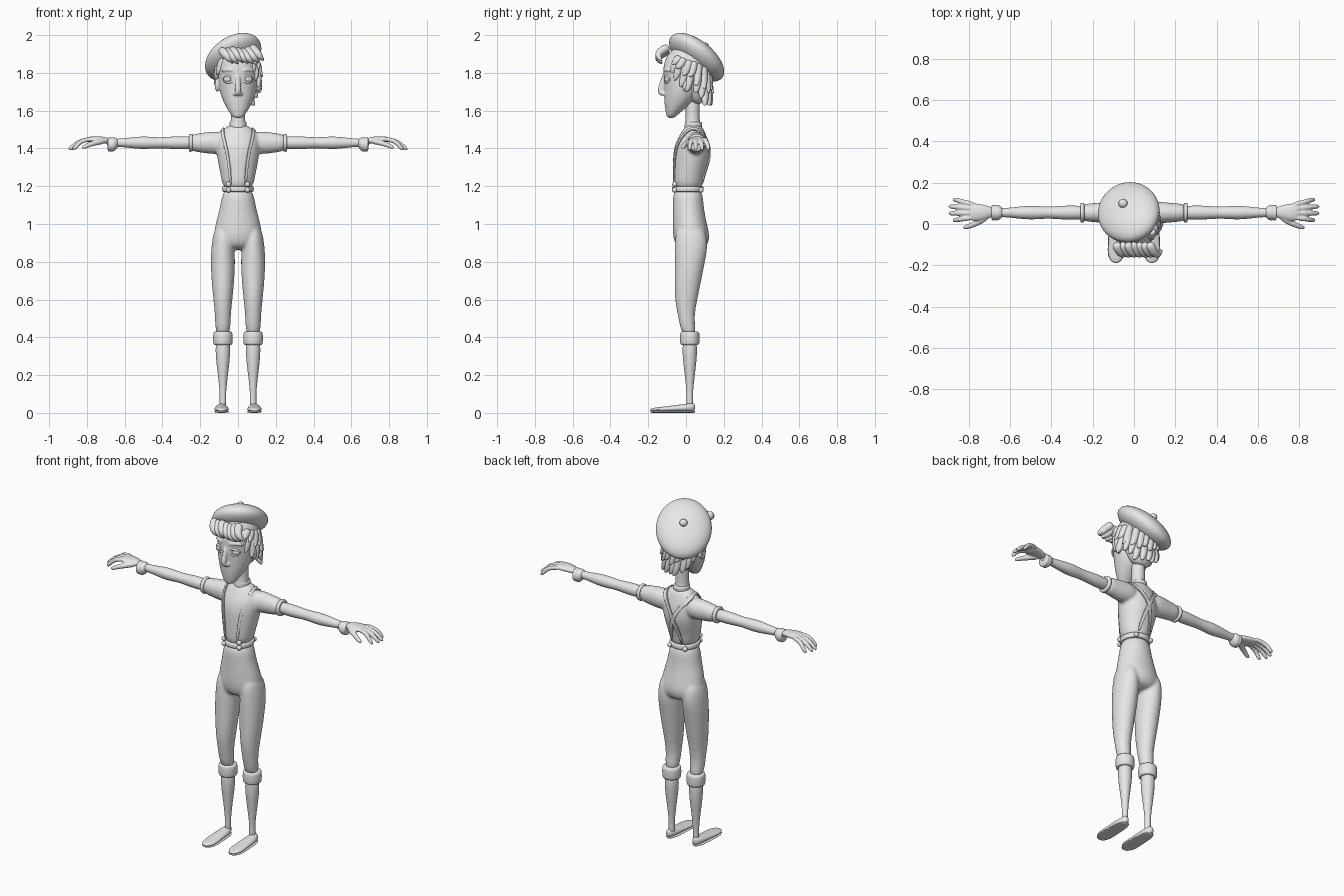
import bpy, bmesh, random
from math import sin, cos, pi, radians
from mathutils import Vector, Matrix

cube = bpy.data.objects.get("Cube")
if cube:
    bpy.data.objects.remove(cube, do_unlink=True)
random.seed(4)
SIDES = ((1, "left_"), (-1, "right_"))

grey = bpy.data.materials.new("light_grey")
grey.use_nodes = True
grey.diffuse_color = (0.8, 0.8, 0.8, 1)
grey.node_tree.nodes["Principled BSDF"].inputs["Base Color"].default_value = grey.diffuse_color


def circle(sides):
    """Unit circle as pairs of cosine and sine."""
    return [(cos(2 * pi * k / sides), sin(2 * pi * k / sides)) for k in range(sides)]


def skin_rings(bm, rings):
    """Bridge equal rings of points into a capped tube."""
    loops = [[bm.verts.new(point) for point in ring] for ring in rings]
    count = len(loops[0])
    for low, high in zip(loops, loops[1:]):
        for k in range(count):
            after = (k + 1) % count
            bm.faces.new((low[k], low[after], high[after], high[k]))
    bm.faces.new(loops[0][::-1])
    bm.faces.new(loops[-1])


def loft(bm, axis, centre, rings, s=1, sides=14):
    """Ellipses along an axis: (position, width, depth = width, shift = 0)."""
    place = {"x": lambda t, a, b: (s * t, a, b),
             "y": lambda t, a, b: (s * a, t, b),
             "z": lambda t, a, b: (s * a, b, t)}[axis]
    grow = 3 / (2 + cos(2 * pi / sides))
    loops = []
    for t, width, *rest in rings:
        depth = rest[0] if rest else width
        shift = rest[1] if len(rest) > 1 else 0
        loops.append([place(t, centre[0] + width * grow * c, centre[1] + shift + depth * grow * d)
                      for c, d in circle(sides)])
    skin_rings(bm, loops)


def tube(bm, points, s=1, sides=8):
    """Tapered round tube through points (x, y, z, radius)."""
    path = [Vector((s * x, y, z)) for x, y, z, radius in points]
    steep = abs((path[-1] - path[0]).normalized().z) > 0.7
    reference = Vector((0, 1, 0)) if steep else Vector((0, 0, 1))
    rings = []
    for i, point in enumerate(path):
        along = path[min(i + 1, len(path) - 1)] - path[max(i - 1, 0)]
        u = along.cross(reference).normalized()
        v = along.cross(u).normalized()
        rings.append([point + points[i][3] * 1.1 * (u * c + v * d) for c, d in circle(sides)])
    skin_rings(bm, rings)


def blob(bm, centre, size):
    matrix = Matrix.Translation(centre) @ Matrix.Diagonal((*size, 1))
    bmesh.ops.create_uvsphere(bm, u_segments=20, v_segments=12, radius=1, matrix=matrix)


def finish(name, bm, sub=2, voxel=0):
    """Turn the bmesh into a smooth object; a voxel size fuses its pieces."""
    bmesh.ops.recalc_face_normals(bm, faces=bm.faces)
    mesh = bpy.data.meshes.new(name)
    bm.to_mesh(mesh)
    bm.free()
    mesh.polygons.foreach_set("use_smooth", [True] * len(mesh.polygons))
    mesh.materials.append(grey)
    ob = bpy.data.objects.new(name, mesh)
    bpy.context.scene.collection.objects.link(ob)
    if sub:
        rounding = ob.modifiers.new("round", "SUBSURF")
        rounding.levels = rounding.render_levels = sub
    if voxel:
        fuse = ob.modifiers.new("fuse", "REMESH")
        fuse.mode, fuse.voxel_size, fuse.use_smooth_shade = "VOXEL", voxel, True
        ob.modifiers.new("relax", "SMOOTH").iterations = 5
    return ob


def part(name, axis, centre, rings, s=1):
    bm = bmesh.new()
    loft(bm, axis, centre, rings, s)
    finish(name, bm)


def band(name, axis, centre, start, end, radius, s=1):
    """Rounded ring around a limb or the body."""
    inner = radius - .01
    part(name, axis, centre, [(start, inner), (start, radius), (end, radius), (end, inner)], s)


leg = (.08, .02)
arm = (.055, 1.43)

# Trousers: hips and both legs fused together
bm = bmesh.new()
loft(bm, "z", (0, .02), [(1.2, .08, .08, -.01), (1.1, .09, .08, -.01), (1, .12, .09), (.92, .13, .1, .01),
                         (.86, .1, .07, .01)])
for s, side in SIDES:
    loft(bm, "z", leg, [(1, .04, .07), (.9, .06, .09, .01), (.8, .065, .08), (.7, .06, .07, -.01),
                        (.6, .05, .06, -.02), (.5, .04, .04, -.02), (.4, .04)], s)
finish("trousers", bm, voxel=.008)

# Rolled knee cuffs, lower legs and shoes
for s, side in SIDES:
    band(side + "knee_cuff", "z", leg, .36, .43, .052, s)
    part(side + "lower_leg", "z", leg, [(.4, .04), (.3, .038), (.23, .03), (.15, .02), (.08, .015), (.02, .02)], s)
    bm = bmesh.new()
    sole, upper = [], []
    for k in range(9):
        t = k / 8
        y = .05 - .24 * t
        width = (.032 + .012 * t) * (1 - .6 * (2 * t - 1) ** 6)
        height = .024 - .015 * t
        sole.append((y, width, .006))
        upper.append((y, width * .95, height, height))
    loft(bm, "y", (.087, .006), sole, s)
    loft(bm, "y", (.087, .006), upper, s)
    finish(side + "shoe", bm)

# Shirt: torso with short sleeves
bm = bmesh.new()
loft(bm, "z", (0, .03), [(1.17, .075, .08, -.02), (1.25, .09, .08, -.02), (1.35, .11, .1), (1.43, .12, .09),
                         (1.49, .1, .06, .01), (1.53, .04, .04, .01)])
for s, side in SIDES:
    loft(bm, "x", arm, [(.04, .06), (.15, .05, .06), (.2, .045, .05), (.26, .042, .045)], s)
shirt = finish("shirt", bm, voxel=.008)

# Collar, neck and waistband
band("collar", "z", (0, .04), 1.51, 1.54, .046)
part("neck", "z", (0, .035), [(1.49, .05), (1.53, .04), (1.57, .035), (1.7, .04)])
band("waistband", "z", (0, .01), 1.17, 1.2, .084)

# Braces: ribbons laid on the shirt, crossing at the back, with round clips
route = [(.05, -.09, 1.19), (.07, -.1, 1.38), (.09, -.03, 1.48), (.09, .04, 1.53),
         (.08, .11, 1.48), (0, .14, 1.39), (-.05, .11, 1.19)]
for s, side in SIDES:
    bm = bmesh.new()
    path = [Vector((s * x, y, z)) for x, y, z in route]
    rows = []
    for i, point in enumerate(path):
        along = (path[min(i + 1, len(path) - 1)] - path[max(i - 1, 0)]).normalized()
        across = (Vector((1, 0, 0)) - along * along.x).normalized() * .011
        rows.append((bm.verts.new(point - across), bm.verts.new(point + across)))
    for (a, b), (c, d) in zip(rows, rows[1:]):
        bm.faces.new((a, b, d, c))
    ribbon = finish(side + "brace", bm, sub=4)
    lay = ribbon.modifiers.new("lay", "SHRINKWRAP")
    lay.target, lay.wrap_mode, lay.offset = shirt, "ABOVE_SURFACE", .004
    thick = ribbon.modifiers.new("thick", "SOLIDIFY")
    thick.thickness, thick.offset = .007, 0
    bm = bmesh.new()
    for y, z in ((-.06, 1.21), (-.06, 1.18), (.08, 1.18)):
        blob(bm, (s * .05, y, z), (.014, .014, .014))
    finish(side + "brace_clips", bm, sub=0)

# Arms, sleeve hems, wrist frills and hands
for s, side in SIDES:
    part(side + "arm", "x", arm, [(.2, .03), (.3, .035), (.36, .032), (.42, .027), (.5, .035), (.57, .027),
                                  (.64, .02), (.7, .02)], s)
    band(side + "sleeve_hem", "x", arm, .24, .26, .048, s)
    part(side + "wrist_frill", "x", arm, [(.63, .02), (.66, .04, .04, -.01), (.67, .035, .035, -.01),
                                          (.69, .04, .04, -.01), (.69, .02)], s)
    bm = bmesh.new()
    loft(bm, "x", (.057, 1.447), [(.67, .02, .015, -.01), (.72, .035, .018), (.77, .045, .018), (.8, .04, .013)], s)
    for finger in range(4):
        spread = finger - 1.5
        root, tip, reach = .063 + .02 * spread, .068 + .033 * spread, .9 - .01 * spread ** 2
        tube(bm, [(.76, root, 1.45, .012), (.83, (root + tip) / 2, 1.445, .013),
                  (reach - .02, tip, 1.41, .012), (reach, tip, 1.39, .009)], s)
    tube(bm, [(.7, .045, 1.44, .016), (.74, .015, 1.435, .016), (.79, -.01, 1.42, .013), (.83, -.02, 1.4, .01)], s)
    finish(side + "hand", bm, sub=1, voxel=.004)

# Head: skull, nose, lips, brows and ears fused together
bm = bmesh.new()
loft(bm, "z", (0, 0), [(1.56, .02, .02, -.08), (1.58, .04, .03, -.075), (1.64, .075, .075, -.04), (1.7, .098, .1, -.015),
                       (1.78, .107, .11, -.01), (1.86, .1, .11, -.01), (1.92, .07, .08), (1.94, .03)])
tube(bm, [(0, -.11, 1.8, .012), (0, -.125, 1.75, .013), (0, -.14, 1.7, .017), (0, -.12, 1.68, .012)])
for z in (1.65, 1.637):
    tube(bm, [(-.03, -.09, z, .005), (0, -.11, z, .01), (.03, -.09, z, .005)])
for s, side in SIDES:
    blob(bm, (s * .015, -.12, 1.69), (.01, .014, .01))
    tube(bm, [(.02, -.115, 1.81, .01), (.05, -.105, 1.82, .01), (.09, -.08, 1.81, .006)], s)
    blob(bm, (s * .11, 0, 1.735), (.014, .02, .035))
finish("head", bm, voxel=.0045)

# Eyes with irises and lids
for s, side in SIDES:
    bm = bmesh.new()
    blob(bm, (s * .05, -.094, 1.766), (.027, .02, .02))
    blob(bm, (s * .05, -.111, 1.766), (.01, .005, .01))
    finish(side + "eye", bm, sub=0)
    bm = bmesh.new()
    for lift in (.02, -.017):
        tube(bm, [(.05 - .03 * c, -.107 - .012 * d + .006 * k, 1.765 + lift * d, .004 + .003 * d)
                  for k, (c, d) in enumerate(circle(8)[:5])], s)
    finish(side + "eyelids", bm)

# Beret: half an ellipse turned around a tilted axis, longer downhill, with a nub
up = Vector((-.35, .55, .76)).normalized()
across = up.cross(Vector((0, 0, 1))).normalized()
tilt = Matrix((across.cross(up) * 1.18, across, up)).transposed()
centre = Vector((-.015, .04, 1.86))
bm = bmesh.new()
skin_rings(bm, [[centre + tilt @ Vector((.157 * cos(a) * c, .157 * cos(a) * d, .03 + .075 * sin(a)))
                 for c, d in circle(24)] for a in [.4 * k - 1 for k in range(7)]])
finish("beret", bm)
bm = bmesh.new()
blob(bm, centre + up * .108, (.022, .022, .02))
finish("beret_nub", bm, sub=0)

# Hair: a close cap, a swept fringe and flicked locks around the sides and back
bm = bmesh.new()
loft(bm, "z", (0, .02), [(1.63, .05, .03, .04), (1.7, .09, .06, .03), (1.8, .11, .09, .01), (1.87, .11, .11, -.01),
                         (1.94, .07, .08, -.02)])
steps = [k / 4 for k in range(5)]
for i in range(7):
    x, lift = -.09 + .027 * i, random.uniform(-.01, .01)
    tube(bm, [(x + .065 * t, -.09 - .06 * sin(.8 * pi * t), 1.93 + lift - .075 * t, .003 + .02 * (1 - t ** 3))
              for t in steps])
for layer in (0, 1):
    for degrees in range(50 + 8 * layer, 312, 17):
        angle = radians(degrees + random.uniform(-4, 4))
        back = min(degrees, 360 - degrees) / 180
        end = max(1.86 - .27 * back, 1.62) + .075 * layer + random.uniform(-.015, .015)
        top = min(1.91 - .08 * back, end + .13)
        lock = []
        for t in steps:
            reach = .092 + .014 * sin(pi * t) + (.03 + .01 * layer) * t ** 3
            turn = angle - .28 * t
            lock.append((reach * sin(turn), .015 - reach * cos(turn), top + (end - top) * sin(pi / 2 * t),
                         .002 + .02 * (1 - t ** 3)))
        tube(bm, lock)
finish("hair", bm)
